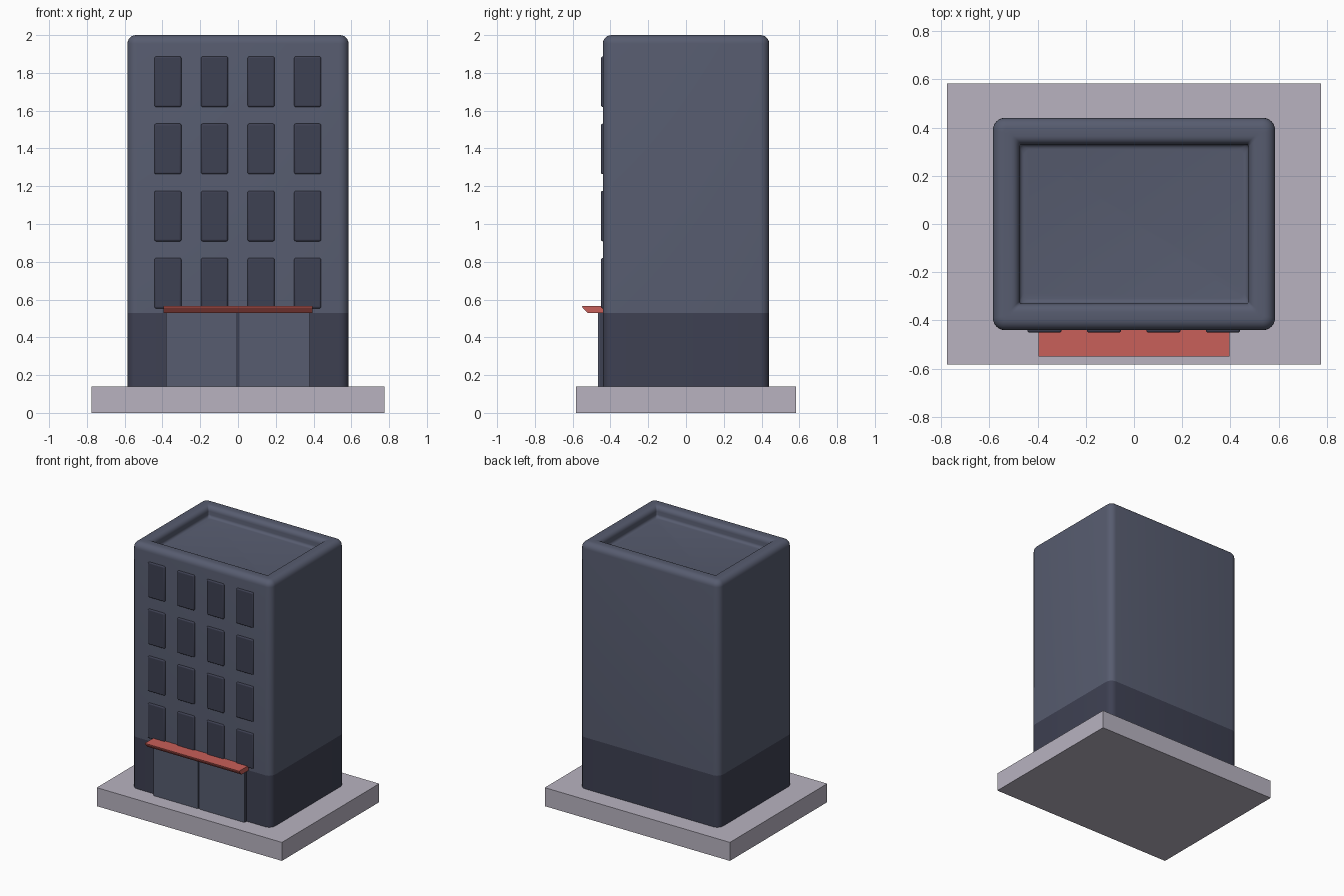
import bpy, bmesh, math

if "Cube" in bpy.data.objects:
    bpy.data.objects.remove(bpy.data.objects["Cube"])


def material(name, color):
    m = bpy.data.materials.new(name)
    m.diffuse_color = (*color, 1)
    m.use_nodes = True
    m.node_tree.nodes["Principled BSDF"].inputs["Base Color"].default_value = m.diffuse_color
    return m


WALL = material("slate", (0.095, 0.107, 0.16))
DARK = material("dark_slate", (0.048, 0.052, 0.085))
STONE = material("pale_stone", (0.48, 0.45, 0.53))
RED = material("red", (0.58, 0.115, 0.10))


def finish(bm, name, mats, smooth=False):
    bmesh.ops.recalc_face_normals(bm, faces=bm.faces)
    me = bpy.data.meshes.new(name)
    bm.to_mesh(me)
    bm.free()
    for m in mats:
        me.materials.append(m)
    ob = bpy.data.objects.new(name, me)
    bpy.context.collection.objects.link(ob)
    if smooth:
        bpy.ops.object.select_all(action='DESELECT')
        ob.select_set(True)
        bpy.context.view_layer.objects.active = ob
        bpy.ops.object.shade_smooth_by_angle(angle=math.radians(35))
    return ob


def box(name, x, y, z, mat, bevel=0.0):
    bm = bmesh.new()
    bmesh.ops.create_cube(bm, size=1)
    for v in bm.verts:
        v.co = [lo + (c + 0.5) * (hi - lo) for c, (lo, hi) in zip(v.co, (x, y, z))]
    ob = finish(bm, name, [mat], bevel > 0)
    if bevel:
        mod = ob.modifiers.new("bevel", 'BEVEL')
        mod.width = bevel
        mod.segments = 3
    return ob


def rounded_ring(bm, hx, hy, r, z, n=6):
    ring = []
    for q, (sx, sy) in enumerate(((1, 1), (-1, 1), (-1, -1), (1, -1))):
        for i in range(n + 1):
            a = math.pi / 2 * (q + i / n)
            ring.append(bm.verts.new((sx * (hx - r) + r * math.cos(a),
                                      sy * (hy - r) + r * math.sin(a), z)))
    return ring


# Tower: rounded rings lofted up the walls, over the rim and into the roof
def tower():
    steps = [(0, 0.05, 0.14), (0, 0.05, 0.53)]
    for i in range(7):                       # outer rim rounding
        a = math.pi / 2 * i / 6
        inset = 0.045 * (1 - math.cos(a))
        steps.append((inset, 0.05 - inset * 0.8, 1.955 + 0.045 * math.sin(a)))
    for i in range(6):                       # inner rim rounding
        a = math.pi / 2 * i / 5
        steps.append((0.075 + 0.035 * math.sin(a), 0.010, 1.965 + 0.035 * math.cos(a)))
    for i in range(5):                       # fillet into the roof floor
        a = math.pi / 2 * i / 4
        steps.append((0.11 + 0.02 * (1 - math.cos(a)), 0.012 + 0.004 * i,
                      1.94 - 0.02 * math.sin(a)))
    bm = bmesh.new()
    rings = [rounded_ring(bm, 0.585 - d, 0.44 - d, r, z) for d, r, z in steps]
    for k, (a, b) in enumerate(zip(rings, rings[1:])):
        for i in range(len(a)):
            j = (i + 1) % len(a)
            bm.faces.new((a[i], a[j], b[j], b[i])).material_index = 1 if k == 0 else 0
    bm.faces.new(rings[-1])
    bm.faces.new(rings[0][::-1]).material_index = 1
    finish(bm, "tower", [WALL, DARK], True)


# Awning: side profile extruded across the entrance
def awning():
    profile = [(-0.43, 0.565), (-0.55, 0.565), (-0.548, 0.557), (-0.52, 0.528), (-0.43, 0.528)]
    bm = bmesh.new()
    face = bm.faces.new([bm.verts.new((-0.395, y, z)) for y, z in profile])
    ext = bmesh.ops.extrude_face_region(bm, geom=[face])
    verts = [g for g in ext["geom"] if isinstance(g, bmesh.types.BMVert)]
    bmesh.ops.translate(bm, verts=verts, vec=(0.79, 0, 0))
    finish(bm, "awning", [RED])


box("base_slab", (-0.775, 0.775), (-0.582, 0.582), (0, 0.14), STONE)
tower()
awning()

# Windows in a four by four grid
for row in range(4):
    for col in range(4):
        cx, z0 = -0.371 + 0.2465 * col, 0.553 + 0.3555 * row
        box(f"window_{row}_{col}", (cx - 0.071, cx + 0.071), (-0.45, -0.42),
            (z0, z0 + 0.267), DARK, 0.009)

# Entrance: dark frame behind two door panels
box("door_frame", (-0.38, 0.38), (-0.458, -0.42), (0.14, 0.53), DARK)
for name, x in (("door_left", (-0.38, -0.011)), ("door_right", (0.008, 0.378))):
    box(name, x, (-0.465, -0.45), (0.14, 0.53), WALL)
